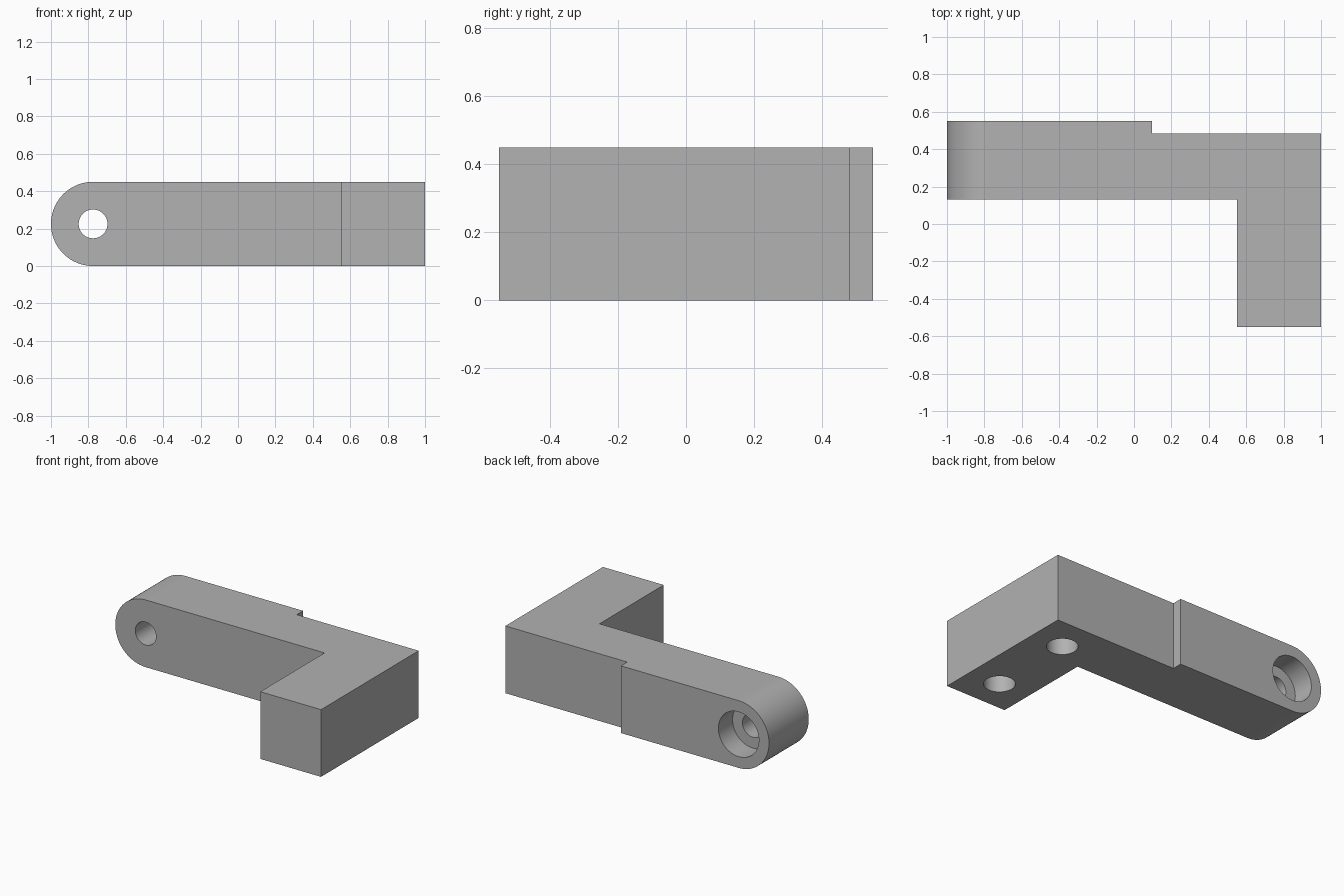
import bpy, bmesh, math
from mathutils import Matrix, Vector

cube = bpy.data.objects.get("Cube")
if cube:
    bpy.data.objects.remove(cube, do_unlink=True)

H = 0.45                 # bar height
R = H / 2                # radius of the rounded end
PIVOT_X = -1 + R
FOOT_X = 1 - R

grey = bpy.data.materials.new("plain grey")
grey.use_nodes = True
COLOR = (0.445, 0.445, 0.445, 1)
grey.diffuse_color = COLOR
grey.node_tree.nodes["Principled BSDF"].inputs["Base Color"].default_value = COLOR


def prism(name, outline, sweep):
    """Extrude a closed 3D outline along the sweep vector."""
    bm = bmesh.new()
    face = bm.faces.new([bm.verts.new(p) for p in outline])
    ext = bmesh.ops.extrude_face_region(bm, geom=[face])
    moved = [g for g in ext["geom"] if isinstance(g, bmesh.types.BMVert)]
    bmesh.ops.translate(bm, verts=moved, vec=Vector(sweep))
    bmesh.ops.recalc_face_normals(bm, faces=bm.faces)
    return finish(name, bm)


def cylinder(name, radius, start, end):
    """Cylinder running between two points."""
    a, b = Vector(start), Vector(end)
    turn = (b - a).to_track_quat('Z', 'Y').to_matrix().to_4x4()
    bm = bmesh.new()
    bmesh.ops.create_cone(bm, cap_ends=True, segments=64, radius1=radius, radius2=radius,
                          depth=(b - a).length, matrix=Matrix.Translation((a + b) / 2) @ turn)
    return finish(name, bm)


def finish(name, bm):
    mesh = bpy.data.meshes.new(name)
    bm.to_mesh(mesh)
    bm.free()
    mesh.materials.append(grey)
    obj = bpy.data.objects.new(name, mesh)
    bpy.context.collection.objects.link(obj)
    return obj


def combine(target, tool, operation):
    """Apply a boolean and discard the tool."""
    tool.hide_render = True
    mod = target.modifiers.new(tool.name, 'BOOLEAN')
    mod.operation, mod.solver, mod.object = operation, 'EXACT', tool
    bpy.context.view_layer.objects.active = target
    bpy.ops.object.modifier_apply(modifier=mod.name)
    bpy.data.objects.remove(tool, do_unlink=True)


# L-shaped plan with a shallow step along the back
plan = [(-1.1, 0.13), (0.55, 0.13), (0.55, -0.55), (1, -0.55),
        (1, 0.483), (0.097, 0.483), (0.097, 0.55), (-1.1, 0.55)]
bracket = prism("bracket", [(x, y, -0.1) for x, y in plan], (0, 0, H + 0.2))

# Side profile: straight bar with one round end
STEPS = 48
angles = [math.pi * (0.5 + i / STEPS) for i in range(STEPS + 1)]
side = [(PIVOT_X + R * math.cos(a), -1, R + R * math.sin(a)) for a in angles]
side += [(1.2, -1, 0), (1.2, -1, H)]
combine(bracket, prism("side_profile", side, (0, 2, 0)), 'INTERSECT')

# Counterbored pivot hole through the round end
combine(bracket, cylinder("pivot_hole", 0.077, (PIVOT_X, 0, R), (PIVOT_X, 0.7, R)), 'DIFFERENCE')
combine(bracket, cylinder("counterbore", 0.15, (PIVOT_X, 0.40, R), (PIVOT_X, 0.7, R)), 'DIFFERENCE')

# Two blind holes in the underside
for y in (-0.33, 0.255):
    combine(bracket, cylinder("blind_hole", 0.095, (FOOT_X, y, -0.1), (FOOT_X, y, 0.3)), 'DIFFERENCE')

# Smooth the curved walls, keep the edges crisp
bpy.ops.object.select_all(action='DESELECT')
bracket.select_set(True)
bpy.context.view_layer.objects.active = bracket
bpy.ops.object.shade_smooth_by_angle(angle=math.radians(30))
